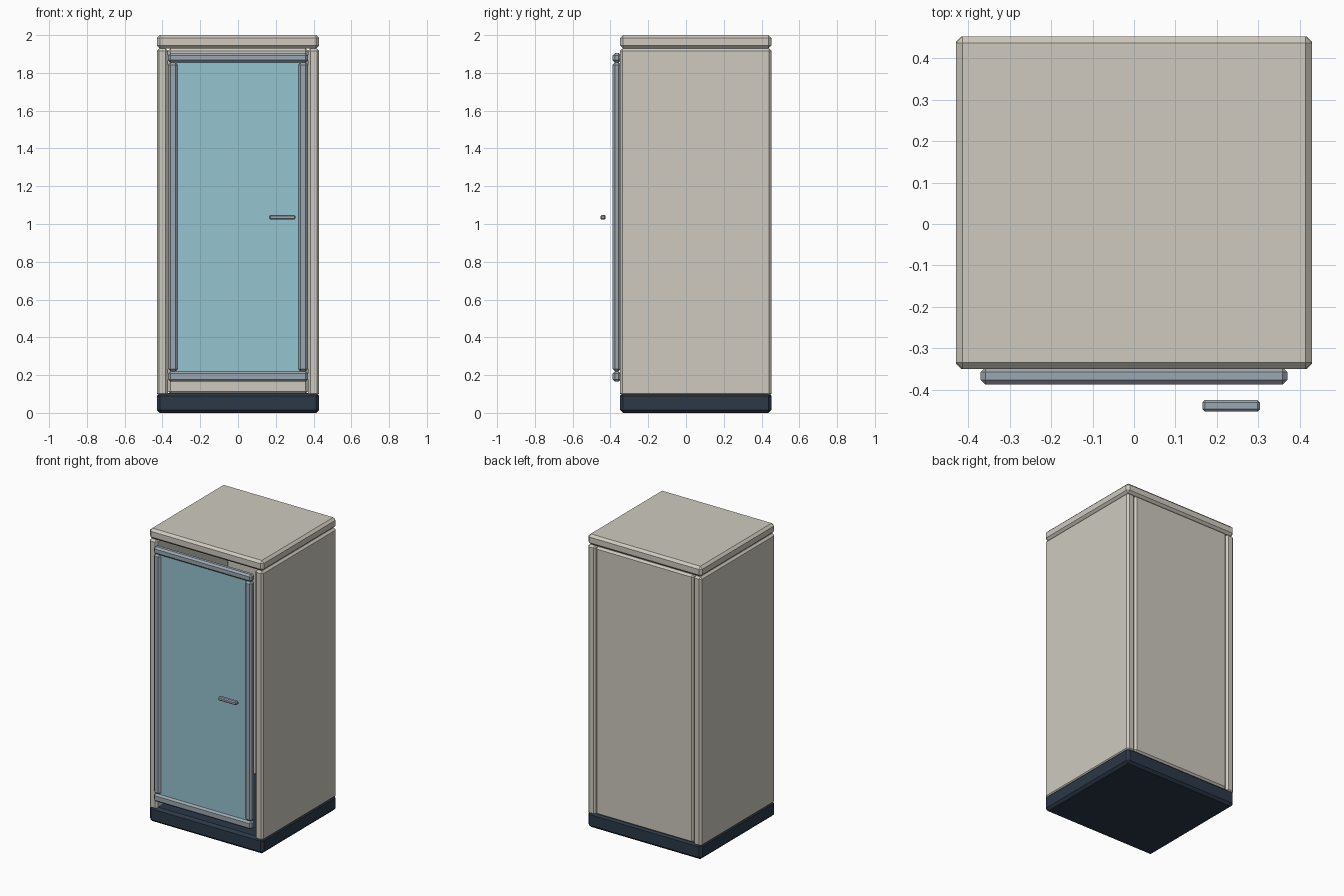
import bpy, bmesh

if "Cube" in bpy.data.objects:
    bpy.data.objects.remove(bpy.data.objects["Cube"])


def material(name, rgb):
    m = bpy.data.materials.new(name)
    m.diffuse_color = (*rgb, 1.0)
    m.use_nodes = True
    m.node_tree.nodes["Principled BSDF"].inputs["Base Color"].default_value = m.diffuse_color
    return m


CREAM = material("cream_paint", (0.62, 0.59, 0.52))
NAVY = material("dark_plinth", (0.025, 0.04, 0.065))
STEEL = material("brushed_steel", (0.33, 0.39, 0.44))
GLASS = material("tinted_glass", (0.30, 0.55, 0.63))


def box(name, x, y, z, mat, chamfer=0.0):
    """Box from (min, max) ranges with a flat one-segment chamfer."""
    bm = bmesh.new()
    bmesh.ops.create_cube(bm, size=1.0)
    for v in bm.verts:
        for i, (lo, hi) in enumerate((x, y, z)):
            v.co[i] = hi if v.co[i] > 0 else lo
    if chamfer:
        bmesh.ops.bevel(bm, geom=bm.edges[:], offset=chamfer, segments=1,
                        profile=0.5, affect='EDGES')
    mesh = bpy.data.meshes.new(name)
    bm.to_mesh(mesh)
    bm.free()
    mesh.materials.append(mat)
    ob = bpy.data.objects.new(name, mesh)
    bpy.context.collection.objects.link(ob)
    return ob


W, FRONT, BACK = 0.43, -0.35, 0.453
INNER = 0.37

# Plinth and lid
box("base", (-W, W), (FRONT, BACK), (0.0, 0.106), NAVY, 0.016)
box("top_panel", (-W, W), (FRONT, BACK), (1.93, 2.0), CREAM, 0.016)

# Hollow cabinet body: two sides and a back
for label, s in (("left", -1), ("right", 1)):
    box(label + "_side_panel", tuple(sorted((s * INNER, s * W))),
        (FRONT, BACK), (0.09, 1.93), CREAM, 0.013)
box("back_panel", (-INNER, INNER), (0.40, BACK), (0.10, 1.93), CREAM, 0.013)

# Door frame: rails and stiles
DOOR_Y = (-0.388, -0.345)
box("door_top_rail", (-INNER, INNER), DOOR_Y, (1.855, 1.905), STEEL, 0.012)
box("door_bottom_rail", (-INNER, INNER), DOOR_Y, (0.165, 0.22), STEEL, 0.012)
for label, s in (("left", -1), ("right", 1)):
    box(label + "_door_stile", tuple(sorted((s * 0.32, s * INNER))),
        DOOR_Y, (0.22, 1.855), STEEL, 0.012)

# Glass pane and floating bar handle
box("door_glass", (-0.325, 0.325), (-0.376, -0.36), (0.21, 1.865), GLASS)
box("door_handle", (0.165, 0.304), (-0.453, -0.425), (1.023, 1.048), STEEL, 0.006)
